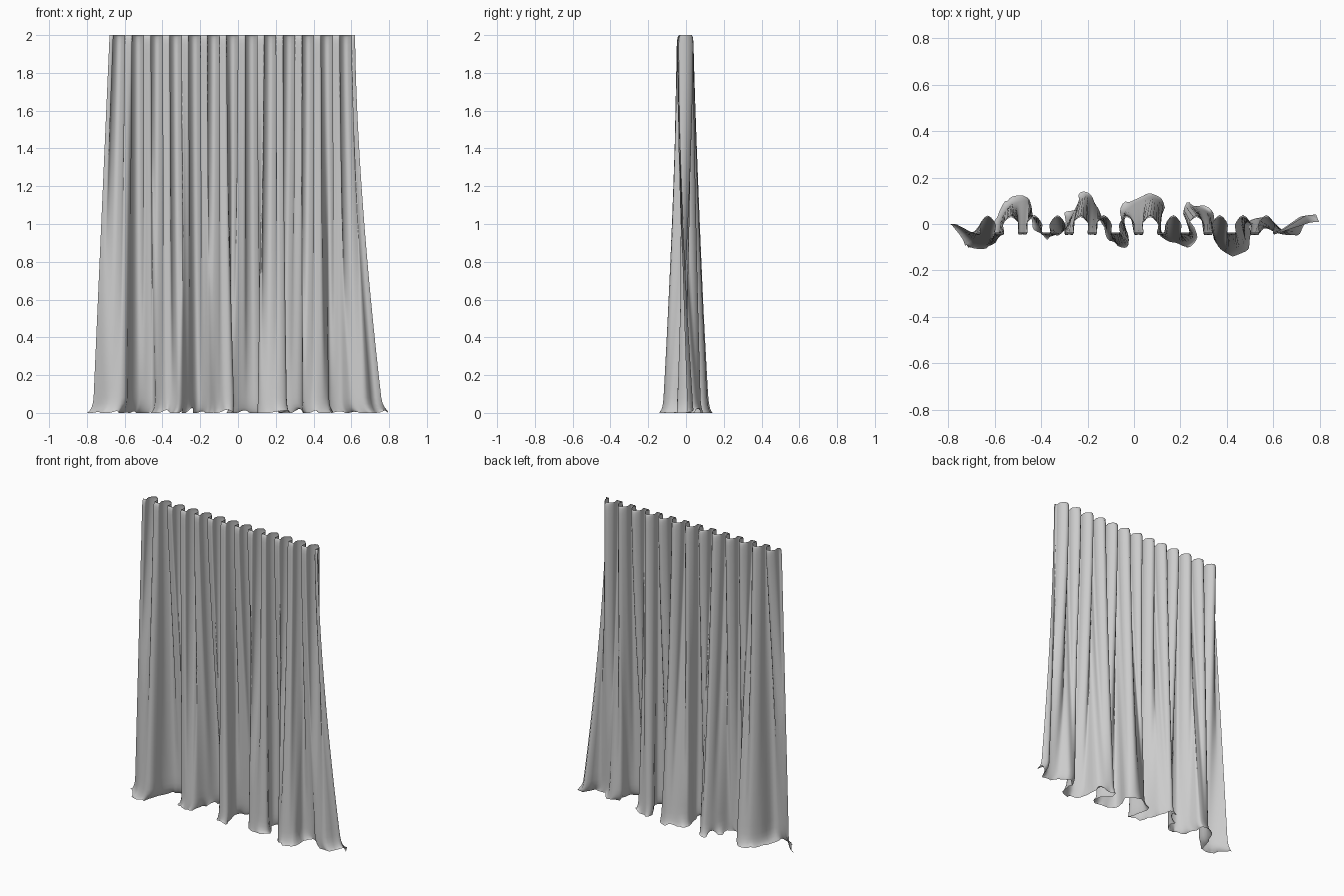
import bpy, bmesh, math
from mathutils import Vector, noise

if "Cube" in bpy.data.objects:
    bpy.data.objects.remove(bpy.data.objects["Cube"])

PLEATS, PER, HEIGHT = 13, 16, 2.0

# One pleat at the rod (x offset, y), repeated along the heading
pleat = [(-.05, -.036), (-.03, -.034), (-.034, 0), (0, .03), (.034, 0), (.03, -.034)]
top_knots = [(-.63 + .1 * i + x, y) for i in range(PLEATS) for x, y in pleat]
top_knots.append((.62, -.03))

# Wider, looser folds at the hem
hem_knots = [(-.8, 0), (-.7, -.1), (-.62, -.09), (-.60, .02), (-.55, .1), (-.47, .12),
             (-.45, .03), (-.4, -.05), (-.32, -.04), (-.28, .05), (-.22, .14), (-.16, .08),
             (-.12, -.04), (-.07, -.1), (-.02, -.08), (-.05, .05), (.05, .13), (.13, .1),
             (.11, -.04), (.2, -.09), (.27, -.06), (.22, .05), (.25, .09), (.34, .05),
             (.36, -.08), (.42, -.14), (.5, -.1), (.5, 0), (.57, .03), (.63, -.04),
             (.71, -.05), (.76, .05), (.8, .01)]


def spline(knots, k):
    """Smooth curve through knots at fractional index k."""
    i = min(int(k), len(knots) - 2)
    f = k - i
    a, b, c, d = (Vector(knots[max(0, min(len(knots) - 1, i + j))]) for j in (-1, 0, 1, 2))
    return b + .5 * f * ((c - a) + f * ((2 * a - 5 * b + 4 * c - d) + f * (3 * (b - c) + d - a)))


# Hang each hem fold below the pleats nearest to it, keeping the cloth in order
def under(x):
    return (x - (.18 if x > 0 else -.12) * (abs(x) / .8) ** 4 + .68) / 1.3


raw = [under(x) for x, y in hem_knots]
steps = [(Vector(b) - Vector(a)).length for a, b in zip(hem_knots, hem_knots[1:])]
gaps = [.4 * s / sum(steps) for s in steps]
ahead, behind = raw[:], raw[:]
for i, g in enumerate(gaps):
    ahead[i + 1] = max(ahead[i + 1], ahead[i] + g)
for i in reversed(range(len(gaps))):
    behind[i] = min(behind[i], behind[i + 1] - gaps[i])
params = [(a + b) / 2 for a, b in zip(ahead, behind)]
first, span = params[0], params[-1] - params[0]
params = [(p - first) / span for p in params]


def hem(u):
    for i in range(len(params) - 1):
        if u <= params[i + 1] or i == len(params) - 2:
            f = (u - params[i]) / (params[i + 1] - params[i])
            return spline(hem_knots, i + max(0, min(1, f)))


# Rows: rounded heading, long drop, and the hem resting on the floor
heading = [2.0, 1.998, 1.99, 1.975, 1.95]
drop = [1.95 - (1.95 - .08) * i / 36 for i in range(1, 37)]
rows = [(z, 0) for z in heading + drop] + [(.05, .1), (.03, .3), (.018, .55), (.012, .8), (.01, 1)]

cols = PLEATS * PER
bm = bmesh.new()
grid = []
for z, flare in rows:
    t = 1 - z / HEIGHT
    roll = 1 + .3 * math.sqrt(max(0, 1 - max(0, (z - 1.95) / .05) ** 2))
    line = []
    for j in range(cols + 1):
        u = j / cols
        top = spline(top_knots, u * (len(top_knots) - 1))
        low = hem(u)
        top.y *= roll
        low.x *= .96 + .04 * flare
        low.y *= .88 + .12 * flare
        p = top.lerp(low, t ** (1 + .6 * u))
        # crumple the cloth where it meets the floor
        n = noise.noise(Vector((low.x * 14, low.y * 14, 3)))
        m = noise.noise(Vector((u * 45, 7, 1)))
        p.x += .03 * flare * n
        p.y += .03 * flare * m * (abs(low.y) < .09)
        lift = .045 * max(0, n) * flare
        line.append(bm.verts.new((p.x, p.y, max(0, z - .01 * flare) + lift)))
    grid.append(line)

for r0, r1 in zip(grid, grid[1:]):
    for j in range(cols):
        bm.faces.new((r0[j], r1[j], r1[j + 1], r0[j + 1]))

mesh = bpy.data.meshes.new("curtain")
bm.to_mesh(mesh)
bm.free()
curtain = bpy.data.objects.new("curtain", mesh)
bpy.context.collection.objects.link(curtain)
for poly in mesh.polygons:
    poly.use_smooth = True
